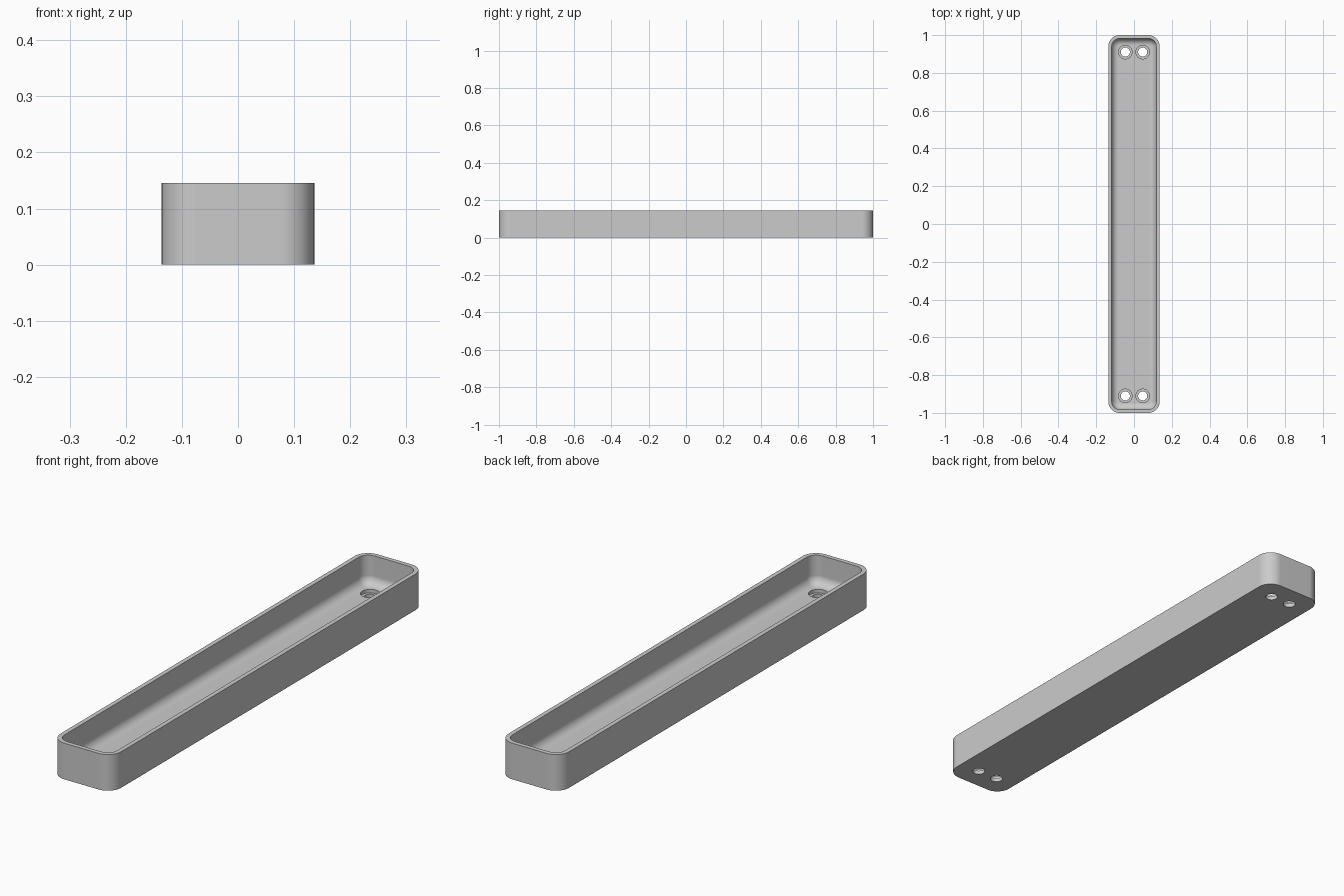
import bpy, bmesh, math
from mathutils import Vector

cube = bpy.data.objects.get("Cube")
if cube:
    bpy.data.objects.remove(cube, do_unlink=True)

HALF_X, HALF_Y, HEIGHT = 0.136, 1.0, 0.146
CORNER, WALL, FLOOR, FILLET = 0.06, 0.018, 0.03, 0.035
SEGMENTS = 12

grey = bpy.data.materials.new("grey plastic")
grey.use_nodes = True
colour = (0.6, 0.6, 0.6, 1)
grey.diffuse_color = colour
grey.node_tree.nodes["Principled BSDF"].inputs["Base Color"].default_value = colour


def rounded_loop(bm, inset, z):
    """Ring of vertices around a rounded rectangle, inset from the outside."""
    radius = CORNER - inset
    ring = []
    for quarter, (sx, sy) in enumerate([(1, 1), (-1, 1), (-1, -1), (1, -1)]):
        for i in range(SEGMENTS + 1):
            a = (quarter + i / SEGMENTS) * math.pi / 2
            ring.append(bm.verts.new((sx * (HALF_X - CORNER) + radius * math.cos(a),
                                      sy * (HALF_Y - CORNER) + radius * math.sin(a), z)))
    return ring


# Tray shell: outside wall, rim, inside wall, rounded inner edge, floor
profile = [(0, 0), (0, HEIGHT), (WALL, HEIGHT)]
for i in range(9):
    a = i / 8 * math.pi / 2
    profile.append((WALL + FILLET * (1 - math.cos(a)),
                    FLOOR + FILLET * (1 - math.sin(a))))
bm = bmesh.new()
rings = [rounded_loop(bm, inset, z) for inset, z in profile]
for low, high in zip(rings, rings[1:]):
    for i in range(len(low)):
        j = (i + 1) % len(low)
        bm.faces.new((low[i], low[j], high[j], high[i]))
bm.faces.new(rings[0][::-1])
bm.faces.new(rings[-1])
mesh = bpy.data.meshes.new("tray")
bm.to_mesh(mesh)
bm.free()
tray = bpy.data.objects.new("tray", mesh)
bpy.context.collection.objects.link(tray)
mesh.materials.append(grey)

# Stepped screw holes: narrow through hole with a wider recess above
cutters = []
for radius, bottom in [(0.024, -0.05), (0.036, 0.016)]:
    bm = bmesh.new()
    for x in (-0.046, 0.046):
        for y in (-0.91, 0.91):
            made = bmesh.ops.create_cone(bm, cap_ends=True, segments=32, depth=0.1,
                                         radius1=radius, radius2=radius)
            bmesh.ops.translate(bm, verts=made["verts"], vec=Vector((x, y, bottom + 0.05)))
    cut_mesh = bpy.data.meshes.new("hole_cutter")
    bm.to_mesh(cut_mesh)
    bm.free()
    cut_mesh.materials.append(grey)
    cutter = bpy.data.objects.new("hole_cutter", cut_mesh)
    cutter.hide_render = True
    bpy.context.collection.objects.link(cutter)
    cutters.append(cutter)
    cut = tray.modifiers.new("screw holes", 'BOOLEAN')
    cut.operation, cut.solver, cut.object = 'DIFFERENCE', 'EXACT', cutter

bpy.ops.object.select_all(action='DESELECT')
tray.select_set(True)
bpy.context.view_layer.objects.active = tray
for name in [m.name for m in tray.modifiers]:
    bpy.ops.object.modifier_apply(modifier=name)
for cutter in cutters:
    bpy.data.objects.remove(cutter, do_unlink=True)

# Smooth curves with crisp rims and flat floor
bpy.ops.object.shade_smooth_by_angle(angle=math.radians(30))
flat = tray.modifiers.new("flat faces", 'WEIGHTED_NORMAL')
flat.keep_sharp = True
